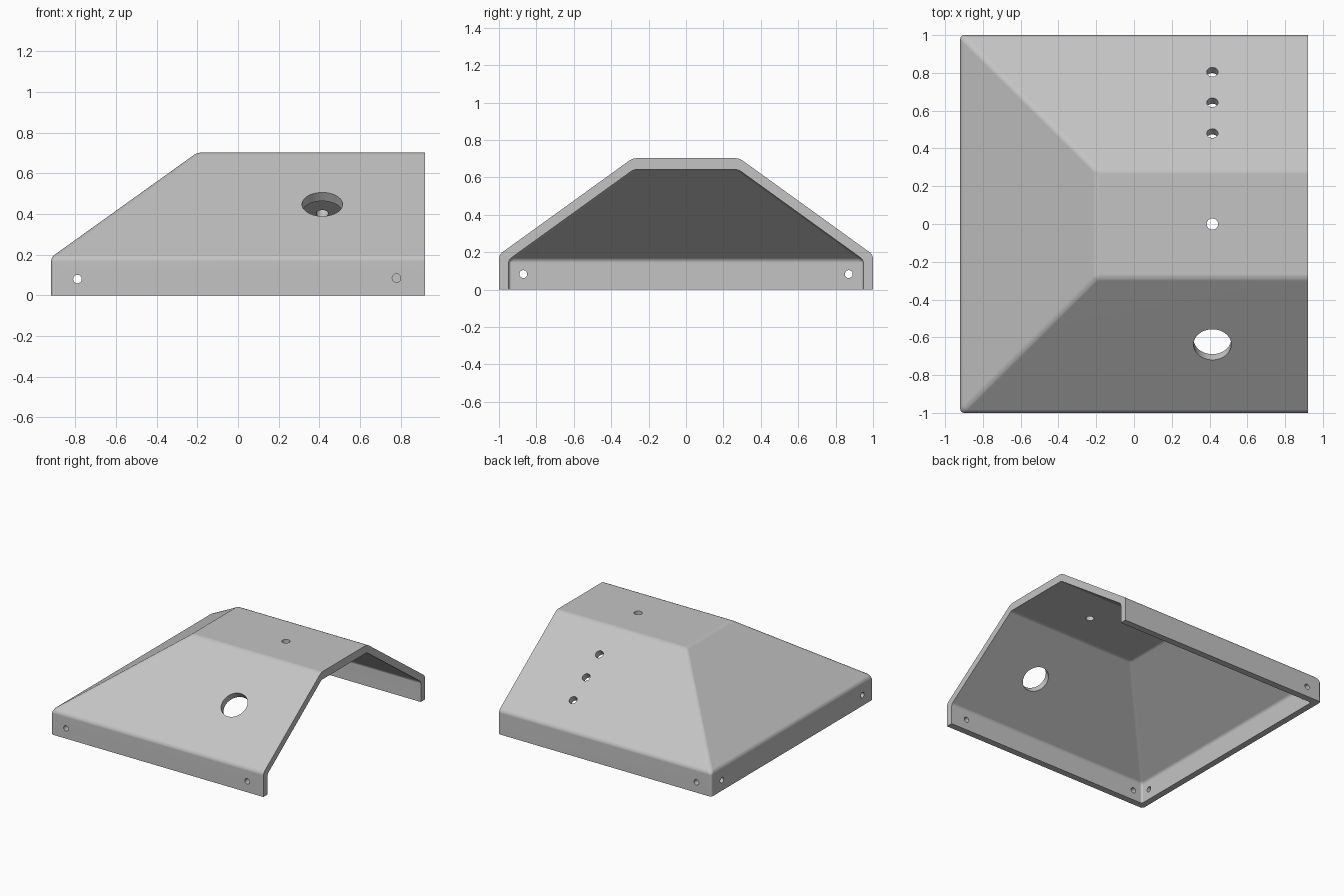
import bpy, bmesh
from mathutils import Matrix, Vector

if "Cube" in bpy.data.objects:
    bpy.data.objects.remove(bpy.data.objects["Cube"], do_unlink=True)

grey = bpy.data.materials.new("light grey metal")
grey.use_nodes = True
grey.diffuse_color = (0.55, 0.55, 0.55, 1)
grey.node_tree.nodes["Principled BSDF"].inputs["Base Color"].default_value = grey.diffuse_color


def to_object(name, bm):
    bmesh.ops.recalc_face_normals(bm, faces=bm.faces)
    mesh = bpy.data.meshes.new(name)
    bm.to_mesh(mesh)
    bm.free()
    mesh.materials.append(grey)
    obj = bpy.data.objects.new(name, mesh)
    bpy.context.collection.objects.link(obj)
    return obj


def hipped_solid(name, rings, end_x, radius):
    """Stack of rectangles (back_x, half_y, z) with one vertical end at end_x."""
    bm = bmesh.new()
    loops = [[bm.verts.new(p) for p in
              ((x, -y, z), (end_x, -y, z), (end_x, y, z), (x, y, z))]
             for x, y, z in rings]
    bm.faces.new(loops[0])
    bm.faces.new(loops[-1])
    for low, high in zip(loops, loops[1:]):
        for i in range(4):
            j = (i + 1) % 4
            bm.faces.new((low[i], low[j], high[j], high[i]))
    # Soften every bend, but keep the rim and the open end crisp
    floor = rings[0][2]
    bends = [e for e in bm.edges
             if not all(abs(v.co.z - floor) < 1e-4 for v in e.verts)
             and not all(abs(v.co.x - end_x) < 1e-4 for v in e.verts)]
    bmesh.ops.bevel(bm, geom=bends, offset=radius, segments=3, profile=0.5,
                    affect='EDGES', clamp_overlap=True)
    return to_object(name, bm)


def subtract(target, cutter):
    mod = target.modifiers.new("cut", 'BOOLEAN')
    mod.operation = 'DIFFERENCE'
    mod.solver = 'EXACT'
    mod.object = cutter
    cutter.hide_render = True
    bpy.context.view_layer.objects.active = target
    bpy.ops.object.modifier_apply(modifier=mod.name)
    bpy.data.objects.remove(cutter, do_unlink=True)


# Sheet metal hood: outer form minus the hollow, open below and at +x
hood = hipped_solid("hood_shell", [(-0.92, 1, 0), (-0.92, 1, 0.187), (-0.2, 0.285, 0.703)],
                    0.92, 0.02)
hollow = hipped_solid("hollow", [(-0.87, 0.948, -0.2), (-0.87, 0.948, 0.16), (-0.202, 0.28, 0.642)],
                      1.2, 0.015)
subtract(hood, hollow)

# Drilled holes: centre, drilling direction, radius
rise, run = 0.516, 0.715
front_slope, back_slope = Vector((0, -rise, run)), Vector((0, rise, run))
holes = [((0.415, -0.637, 0.446), front_slope, 0.1),
         ((0.415, 0, 0.68), Vector((0, 0, 1)), 0.03),
         ((-0.79, -0.98, 0.08), Vector((0, 1, 0)), 0.021),
         ((0.78, -0.98, 0.085), Vector((0, 1, 0)), 0.021),
         ((-0.79, 0.98, 0.08), Vector((0, 1, 0)), 0.021)]
holes += [((0.415, y, 0.187 + (1 - y) * rise / run), back_slope, 0.03)
          for y in (0.48, 0.643, 0.805)]
holes += [((-0.9, y, 0.083), Vector((1, 0, 0)), 0.021) for y in (-0.87, 0.87)]

bm = bmesh.new()
for centre, axis, radius in holes:
    turn = axis.to_track_quat('Z', 'Y').to_matrix().to_4x4()
    bmesh.ops.create_cone(bm, cap_ends=True, segments=40, radius1=radius, radius2=radius,
                          depth=0.2, matrix=Matrix.Translation(centre) @ turn)
subtract(hood, to_object("drills", bm))

# Smooth bends, flat panels
bpy.ops.object.select_all(action='DESELECT')
hood.select_set(True)
bpy.context.view_layer.objects.active = hood
bpy.ops.object.shade_smooth_by_angle(angle=0.52)
weighted = hood.modifiers.new("flat panels", 'WEIGHTED_NORMAL')
weighted.keep_sharp = True
